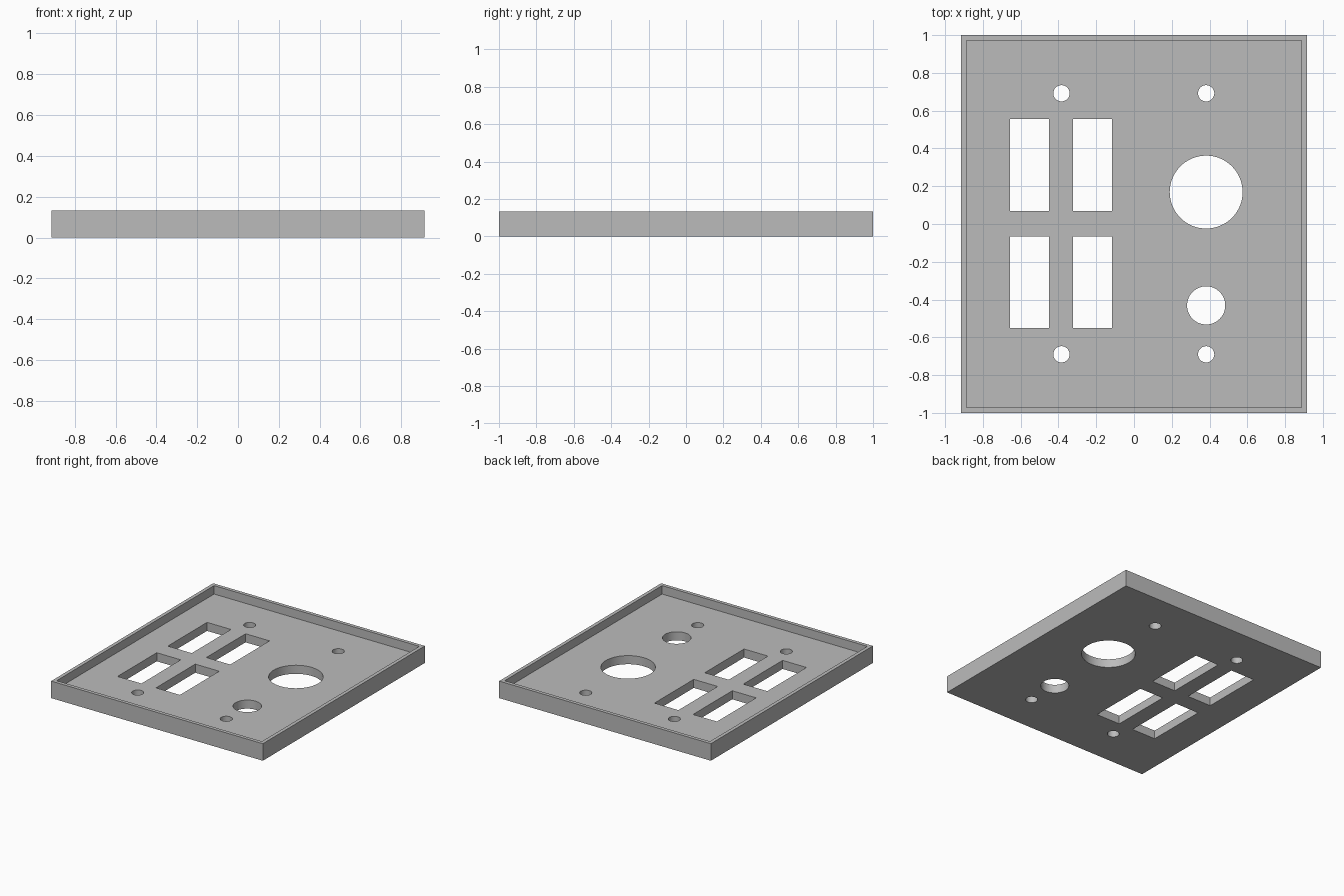
import bpy

cube = bpy.data.objects.get("Cube")
if cube:
    bpy.data.objects.remove(cube, do_unlink=True)

HALF_W, HALF_D = 0.915, 1.0
HEIGHT, FLOOR, RIM = 0.133, 0.067, 0.028

grey = bpy.data.materials.new("plain grey")
grey.use_nodes = True
COLOUR = (0.5, 0.5, 0.5, 1)
grey.diffuse_color = COLOUR
grey.node_tree.nodes["Principled BSDF"].inputs["Base Color"].default_value = COLOUR


def box(name, x0, x1, y0, y1, z0, z1):
    bpy.ops.mesh.primitive_cube_add(
        size=1, location=((x0 + x1) / 2, (y0 + y1) / 2, (z0 + z1) / 2))
    ob = bpy.context.object
    ob.name = name
    ob.scale = (x1 - x0, y1 - y0, z1 - z0)
    bpy.ops.object.transform_apply(location=True, rotation=False, scale=True)
    return ob


def drill(name, x, y, radius):
    bpy.ops.mesh.primitive_cylinder_add(
        vertices=64, radius=radius, depth=1, location=(x, y, 0))
    ob = bpy.context.object
    ob.name = name
    return ob


# Solid plate
plate = box("wall_plate", -HALF_W, HALF_W, -HALF_D, HALF_D, 0, HEIGHT)
plate.data.materials.append(grey)

# Shallow tray recess inside the rim
cutters = [box("recess_cutter", RIM - HALF_W, HALF_W - RIM,
               RIM - HALF_D, HALF_D - RIM, FLOOR, 1)]

# Four rectangular openings
for x in (-0.656, -0.323):
    for y in (-0.551, 0.07):
        cutters.append(box("slot_cutter", x, x + 0.207, y, y + 0.485, -1, 1))

# Four screw holes
for x in (-0.384, 0.382):
    for y in (-0.69, 0.692):
        cutters.append(drill("screw_hole_cutter", x, y, 0.043))

# Large and medium round openings
cutters.append(drill("large_hole_cutter", 0.382, 0.169, 0.193))
cutters.append(drill("medium_hole_cutter", 0.382, -0.431, 0.101))

# Cut everything out of the plate
for cutter in cutters:
    mod = plate.modifiers.new(cutter.name, "BOOLEAN")
    mod.operation = "DIFFERENCE"
    mod.solver = "EXACT"
    mod.object = cutter
    bpy.context.view_layer.objects.active = plate
    bpy.ops.object.modifier_apply(modifier=mod.name)
    bpy.data.objects.remove(cutter, do_unlink=True)

# Smooth hole walls with crisp edges
bpy.ops.object.select_all(action="DESELECT")
plate.select_set(True)
bpy.context.view_layer.objects.active = plate
bpy.ops.object.shade_smooth_by_angle()
